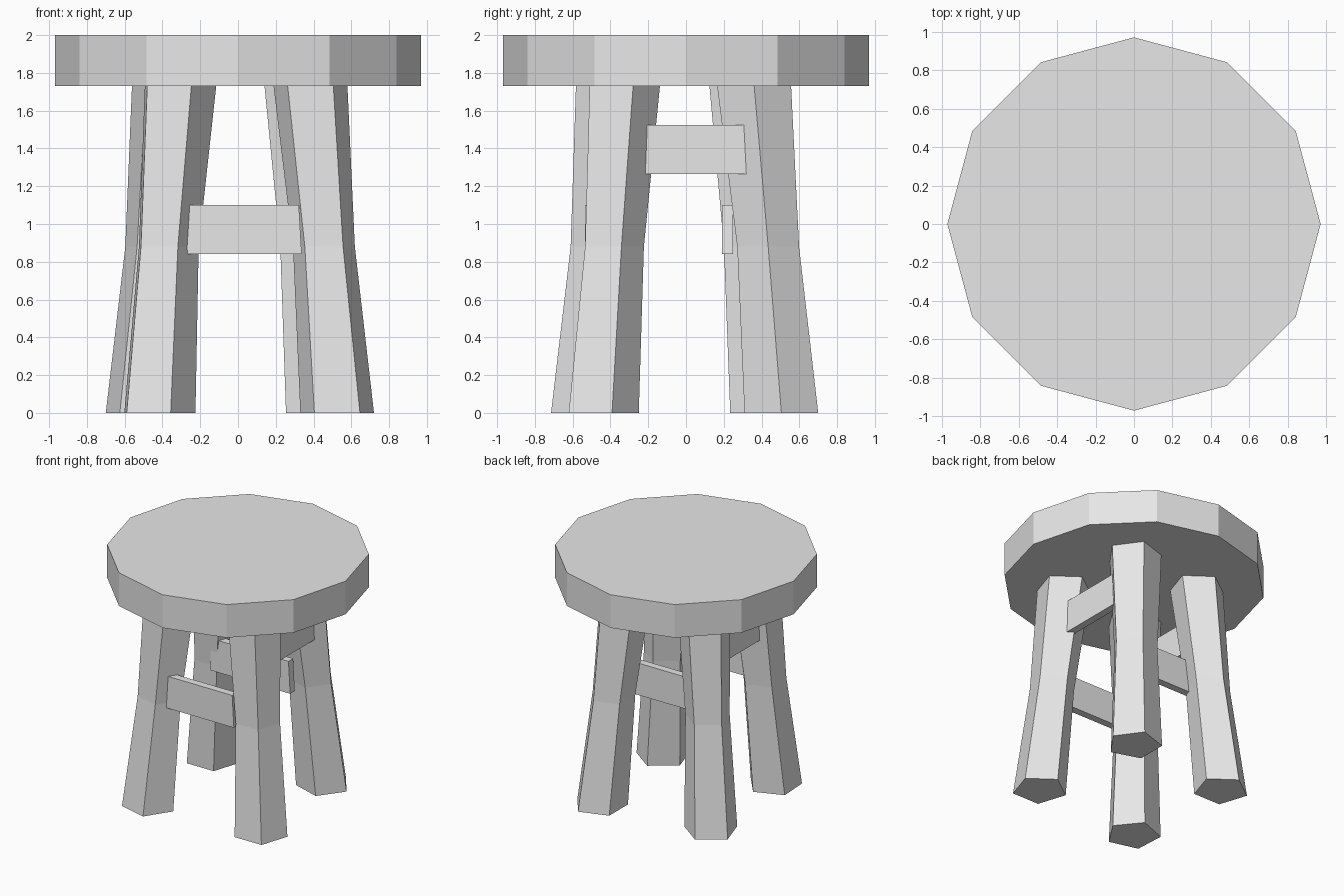
import bpy, bmesh
from math import cos, sin, radians

cube = bpy.data.objects.get("Cube")
if cube:
    bpy.data.objects.remove(cube, do_unlink=True)

# One plain colour for the whole stool
grey = bpy.data.materials.new("light_grey")
grey.use_nodes = True
grey.diffuse_color = (0.8, 0.8, 0.8, 1)
bsdf = next(n for n in grey.node_tree.nodes if n.type == 'BSDF_PRINCIPLED')
bsdf.inputs["Base Color"].default_value = (0.8, 0.8, 0.8, 1)


def loft(name, sections):
    """Skin a solid through matching rings of points and cap both ends."""
    bm = bmesh.new()
    rings = [[bm.verts.new(p) for p in ring] for ring in sections]
    for low, high in zip(rings, rings[1:]):
        count = len(low)
        for i in range(count):
            j = (i + 1) % count
            bm.faces.new((low[i], low[j], high[j], high[i]))
    bm.faces.new(rings[0][::-1])
    bm.faces.new(rings[-1])
    bmesh.ops.recalc_face_normals(bm, faces=bm.faces)
    mesh = bpy.data.meshes.new(name)
    bm.to_mesh(mesh)
    bm.free()
    mesh.materials.append(grey)
    obj = bpy.data.objects.new(name, mesh)
    bpy.context.collection.objects.link(obj)
    return obj


def ring(x, y, z, radius, sides, turn=0):
    step = 360 / sides
    return [(x + radius * cos(radians(turn + step * i)),
             y + radius * sin(radians(turn + step * i)), z)
            for i in range(sides)]


def rung(name, x, y, z, slope=0.0):
    """Plank between (min, max) ranges; slope draws in the +x end at the top."""
    def rect(height, inset):
        return [(x[0], y[0], height), (x[1] - inset, y[0], height),
                (x[1] - inset, y[1], height), (x[0], y[1], height)]
    loft(name, [rect(z[0], 0), rect(z[1], slope)])


# Seat: twelve-sided slab
loft("seat", [ring(0, 0, 1.73, 0.97, 12), ring(0, 0, 2, 0.97, 12)])

# Legs: five-sided, splayed, narrowest at the knee
levels = [(0, 0.205), (0.88, 0.172), (1.74, 0.206)]
legs = {
    "front_left_leg": (18, [(0.525, -0.455), (0.455, -0.395), (0.383, -0.343)]),
    "back_left_leg": (0, [(0.42, 0.505), (0.363, 0.435), (0.306, 0.36)]),
    "front_right_leg": (3, [(-0.43, -0.523), (-0.38, -0.45), (-0.32, -0.39)]),
    "back_right_leg": (18, [(-0.505, 0.40), (-0.433, 0.34), (-0.365, 0.29)]),
}
for name, (turn, path) in legs.items():
    loft(name, [ring(x, y, z, r, 5, turn)
                for (x, y), (z, r) in zip(path, levels)])

# Rungs: low pair front and back, high pair at the sides
low, high = (0.84, 1.10), (1.265, 1.525)
rung("front_rung", (-0.34, 0.337), (-0.535, -0.475), low, 0.015)
rung("back_rung", (-0.38, 0.337), (0.19, 0.25), low, 0.015)
rung("left_rung", (0.405, 0.465), (-0.29, 0.34), high)
rung("right_rung", (-0.455, -0.395), (-0.34, 0.25), high)
